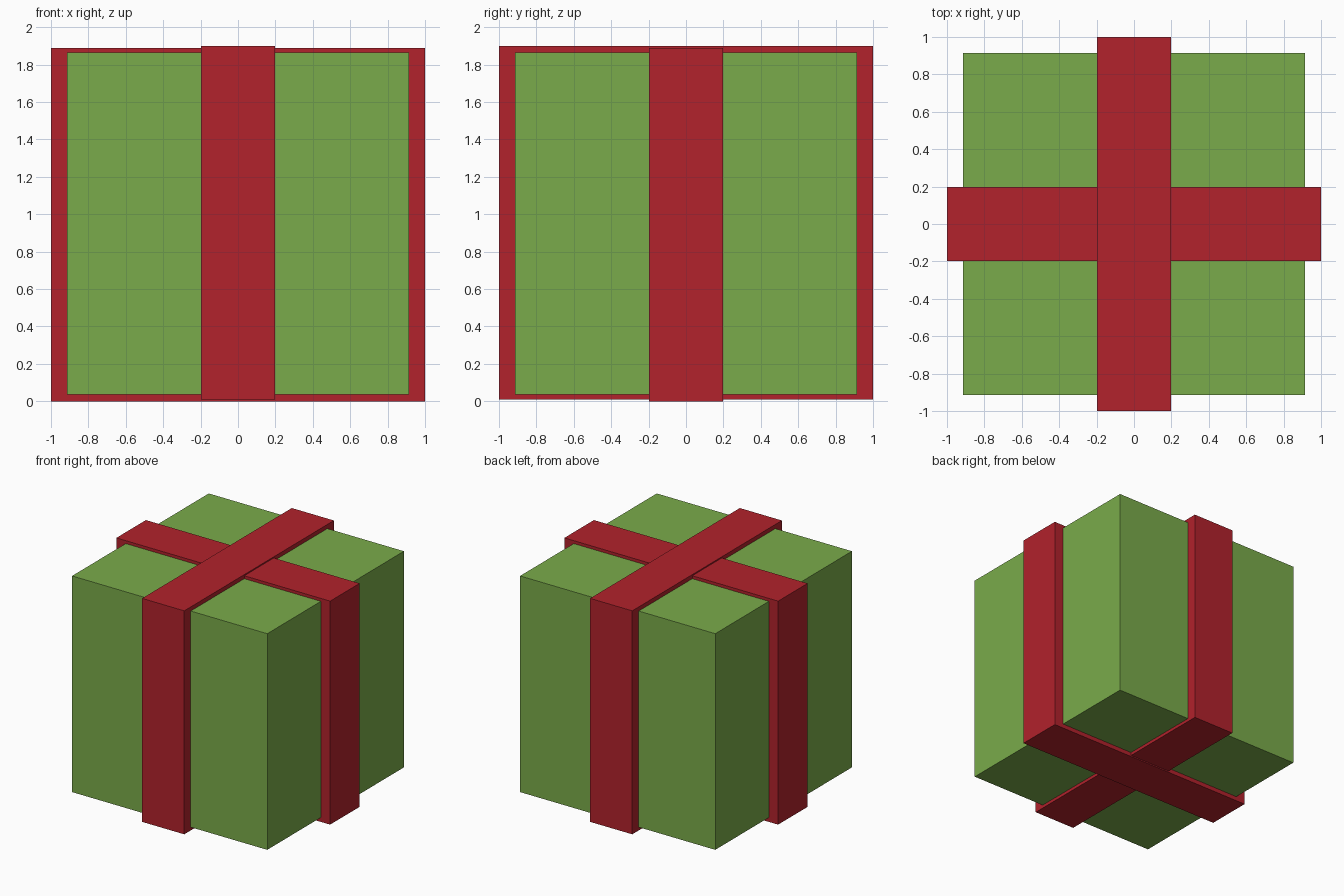
import bpy
import bmesh
from mathutils import Vector

default_cube = bpy.data.objects.get("Cube")
if default_cube:
    bpy.data.objects.remove(default_cube, do_unlink=True)


def make_material(name, color):
    mat = bpy.data.materials.new(name)
    mat.use_nodes = True
    mat.diffuse_color = color
    mat.node_tree.nodes["Principled BSDF"].inputs["Base Color"].default_value = color
    return mat


def make_box(name, half_x, half_y, bottom, top, mat):
    bm = bmesh.new()
    bmesh.ops.create_cube(bm, size=2)
    bmesh.ops.scale(bm, vec=Vector((half_x, half_y, (top - bottom) / 2)), verts=bm.verts)
    bmesh.ops.translate(bm, vec=Vector((0, 0, (top + bottom) / 2)), verts=bm.verts)
    mesh = bpy.data.meshes.new(name)
    bm.to_mesh(mesh)
    bm.free()
    mesh.materials.append(mat)
    obj = bpy.data.objects.new(name, mesh)
    bpy.context.collection.objects.link(obj)
    return obj


green = make_material("wrapping green", (0.195, 0.407, 0.069, 1))
red = make_material("ribbon red", (0.445, 0.016, 0.025, 1))

RIBBON = 0.197  # half the ribbon width

# Wrapped box
make_box("gift_box", 0.913, 0.913, 0.037, 1.865, green)

# Two crossing ribbon bands, offset slightly in height
make_box("ribbon_side_to_side", 1, RIBBON, 0, 1.89, red)
make_box("ribbon_front_to_back", RIBBON, 1, 0.01, 1.9, red)
